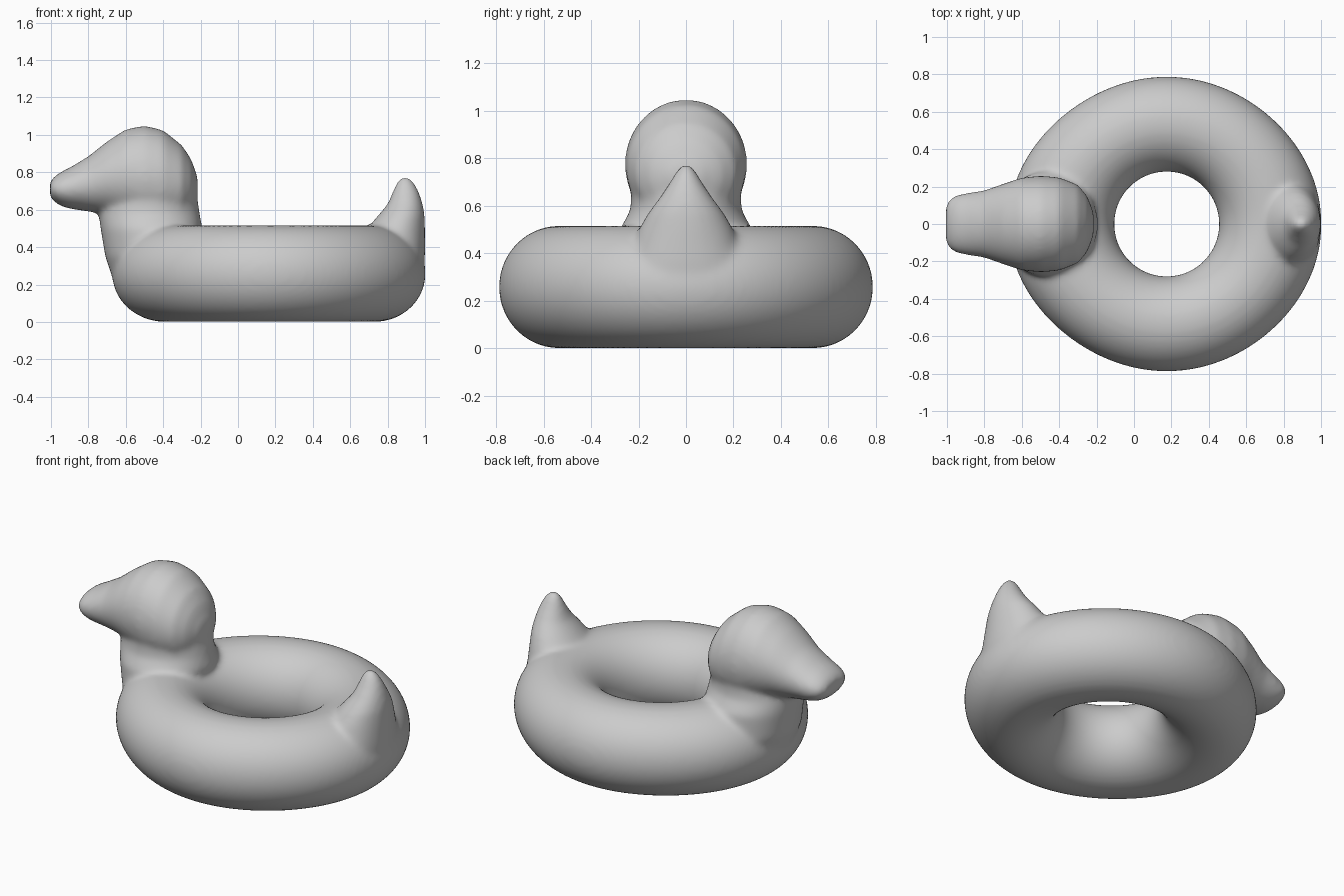
import bpy
import bmesh
from math import cos, sin, pi

cube = bpy.data.objects.get("Cube")
if cube:
    bpy.data.objects.remove(cube, do_unlink=True)

material = bpy.data.materials.new("light grey")
material.use_nodes = True
colour = (0.6, 0.6, 0.6, 1)
material.diffuse_color = colour
material.node_tree.nodes["Principled BSDF"].inputs["Base Color"].default_value = colour

bm = bmesh.new()


def bridge(loop_a, loop_b):
    """Join two closed vertex loops with a band of quads."""
    count = len(loop_a)
    for i in range(count):
        j = (i + 1) % count
        bm.faces.new((loop_a[i], loop_a[j], loop_b[j], loop_b[i]))


def loft(stations, place, sides=48):
    """Skin elliptical sections given as (position, low, high, half width)."""
    loops = []
    for position, low, high, half_width in stations:
        middle, radius = (low + high) / 2, (high - low) / 2
        loop = []
        for i in range(sides):
            angle = 2 * pi * i / sides
            across = middle + radius * cos(angle)
            loop.append(bm.verts.new(place(position, across, half_width * sin(angle))))
        loops.append(loop)
    for loop_a, loop_b in zip(loops, loops[1:]):
        bridge(loop_a, loop_b)
    bm.faces.new(loops[0])
    bm.faces.new(loops[-1])


def along_x(position, across, side):
    return (position, side, across)


def along_z(position, across, side):
    return (across, side, position)


# Inflated ring, drawn out slightly towards the head and the tail
centre_x, inner, outer, tube_height = 0.175, 0.28, 0.788, 0.258
segments, sides = 128, 48
loops = []
for i in range(segments):
    turn = 2 * pi * i / segments
    stretch = 0.04 if cos(turn) > 0 else 0.06
    rim = outer + stretch * cos(turn) ** 4
    middle, radius = (rim + inner) / 2, (rim - inner) / 2
    loop = []
    for j in range(sides):
        angle = 2 * pi * j / sides
        reach = middle + radius * cos(angle)
        loop.append(bm.verts.new((centre_x + reach * cos(turn), reach * sin(turn),
                                  tube_height * (1 + sin(angle)))))
    loops.append(loop)
for i in range(segments):
    bridge(loops[i], loops[(i + 1) % segments])

# Head running into the beak
loft([
    (-1.005, 0.67, 0.75, 0.10),
    (-0.985, 0.645, 0.775, 0.135),
    (-0.95, 0.62, 0.80, 0.155),
    (-0.9, 0.605, 0.825, 0.165),
    (-0.8, 0.59, 0.885, 0.18),
    (-0.7, 0.575, 0.965, 0.215),
    (-0.6, 0.54, 1.03, 0.248),
    (-0.5, 0.5, 1.05, 0.258),
    (-0.4, 0.5, 1.025, 0.25),
    (-0.3, 0.53, 0.945, 0.21),
    (-0.25, 0.59, 0.87, 0.15),
    (-0.215, 0.68, 0.77, 0.06),
], along_x)

# Neck rising from the ring
loft([
    (0.2, -0.66, -0.3, 0.22),
    (0.35, -0.71, -0.25, 0.28),
    (0.5, -0.735, -0.19, 0.28),
    (0.58, -0.745, -0.205, 0.235),
    (0.65, -0.73, -0.215, 0.23),
    (0.75, -0.68, -0.22, 0.25),
], along_z)

# Upturned pointed tail
loft([
    (0.2, 0.72, 0.985, 0.2),
    (0.35, 0.72, 1.0, 0.24),
    (0.5, 0.69, 1.0, 0.2),
    (0.57, 0.75, 0.998, 0.16),
    (0.63, 0.8, 0.988, 0.115),
    (0.69, 0.825, 0.97, 0.075),
    (0.74, 0.845, 0.945, 0.045),
    (0.775, 0.87, 0.915, 0.02),
], along_z)

bmesh.ops.recalc_face_normals(bm, faces=bm.faces[:])
mesh = bpy.data.meshes.new("duck_swim_ring")
bm.to_mesh(mesh)
bm.free()
mesh.materials.append(material)
ring = bpy.data.objects.new("duck_swim_ring", mesh)
bpy.context.collection.objects.link(ring)

# Fuse the parts into one skin and soften the joins
fuse = ring.modifiers.new("fuse", "REMESH")
fuse.mode = "VOXEL"
fuse.voxel_size = 0.015
fuse.use_smooth_shade = True
soften = ring.modifiers.new("soften", "SMOOTH")
soften.factor = 0.5
soften.iterations = 14
